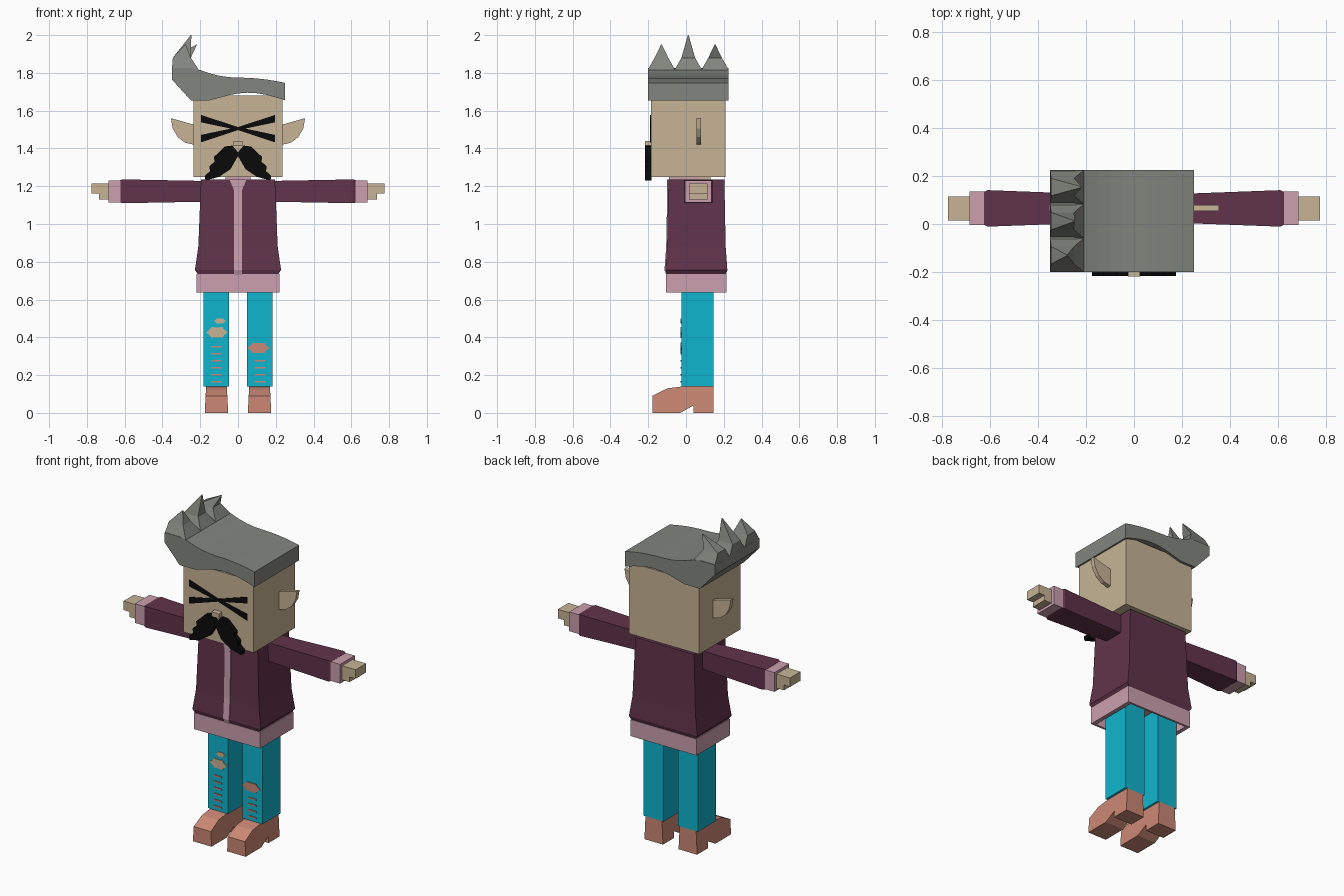
import bpy, bmesh
from math import sin, cos, pi

default_cube = bpy.data.objects.get("Cube")
if default_cube:
    bpy.data.objects.remove(default_cube, do_unlink=True)


def material(name, red, green, blue):
    mat = bpy.data.materials.new(name)
    mat.use_nodes = True
    colour = (red, green, blue, 1)
    mat.diffuse_color = colour
    mat.node_tree.nodes["Principled BSDF"].inputs["Base Color"].default_value = colour
    return mat


SKIN = material("tan_skin", .57, .455, .305)
HAIR = material("grey_hair", .225, .235, .21)
BLACK = material("black", .003, .003, .003)
MAROON = material("maroon_cloth", .12, .033, .069)
PINK = material("pink_cloth", .6, .35, .42)
BLUE = material("blue_denim", .005, .46, .62)
SALMON = material("salmon_leather", .6, .245, .175)
SIDES = {"left": 1, "right": -1}


def skin_rings(name, mat, rings):
    """Join equal loops of points in order and cap both ends."""
    bm = bmesh.new()
    loops = [[bm.verts.new(point) for point in ring] for ring in rings]
    for lower, upper in zip(loops, loops[1:]):
        for i in range(len(lower)):
            bm.faces.new((lower[i - 1], lower[i], upper[i], upper[i - 1]))
    bm.faces.new(loops[0])
    bm.faces.new(loops[-1])
    bmesh.ops.recalc_face_normals(bm, faces=bm.faces)
    mesh = bpy.data.meshes.new(name)
    bm.to_mesh(mesh)
    bm.free()
    mesh.materials.append(mat)
    bpy.context.collection.objects.link(bpy.data.objects.new(name, mesh))


def place(outline, axis, level, side=1):
    """Put a flat outline at a level along an axis, mirrored in x for the right side."""
    ring = []
    for u, v in outline:
        point = [u, v]
        point.insert(axis, level)
        point[0] *= side
        ring.append(point)
    return ring


def prism(name, mat, axis, outline, start, end, side=1):
    skin_rings(name, mat, [place(outline, axis, level, side) for level in (start, end)])


def loft(name, mat, axis, centre, half, levels, side=1):
    """Rectangular sections; each level is (position, growth of the half width)."""
    rings = []
    for level, growth in levels:
        wide, deep = half[0] + growth, half[1] + growth / 2
        corners = [(-wide, -deep), (wide, -deep), (wide, deep), (-wide, deep)]
        outline = [(centre[0] + u, centre[1] + v) for u, v in corners]
        rings.append(place(outline, axis, level, side))
    skin_rings(name, mat, rings)


def block(name, mat, axis, centre, half, start, end, side=1):
    loft(name, mat, axis, centre, half, [(start, 0), (end, 0)], side)


def between(positions, top, bottom):
    """Closed outline between an upper and a lower curve."""
    upper = [(x, top(x)) for x in positions]
    lower = [(x, bottom(x)) for x in reversed(positions)]
    return upper + lower


def ragged_patch(name, mat, x, z, wide, tall):
    """Thin torn-looking plate on the front of a trouser leg."""
    outline = []
    for i in range(12):
        angle, reach = i * pi / 6, 1 - .2 * (i % 2)
        outline.append((x + wide * reach * cos(angle), z + tall * reach * sin(angle)))
    prism(name, mat, 1, outline, -.03, -.023)


# Head, neck and nose
block("head", SKIN, 2, (0, .012), (.235, .198), 1.25, 1.68)
block("neck", SKIN, 2, (0, .05), (.06, .08), 1.2, 1.26)
block("nose", SKIN, 1, (0, 1.426), (.025, .014), -.218, -.18)


# Hair: one swept outline, arched over the brow and rising to the right side
def hair_top(x):
    return 1.775 + (min(x * x, .05) if x < 0 else -.45 * x * x)


def hair_bottom(x):
    if x < -.25:
        return 1.655 - 1.1 * (x + .25)
    return 1.655 + .04 * max(0, sin(pi * (x + .14) / .39))


hair_steps = [.05 * i for i in range(-7, 6)]
prism("hair", HAIR, 1, between(hair_steps, hair_top, hair_bottom), -.2, .225)

# Three curved hair spikes along the raised side
for row, label in enumerate(("front", "middle", "back"), start=-1):
    y, tip_x, tip_z = .012 + .142 * row, -.25 + .03 * row, 2 - .05 * abs(row)
    rings = []
    for z, left, right, deep in ((1.77, -.35, -.18, .07), (1.82, -.35, -.21, .07),
                                 (1.88, -.345, -.25, .036), (tip_z, tip_x, tip_x + .003, .002)):
        outline = [(left, y - deep), (right, y - deep), (right, y + deep), (left, y + deep)]
        rings.append(place(outline, 2, z))
    skin_rings(f"{label}_hair_spike", HAIR, rings)


# Crossed eye strips, narrow in the middle and sloping down
def strip_top(x):
    return strip_bottom(x) + .016 + .12 * abs(x)


def strip_bottom(x):
    return 1.497 - .06 * abs(x) - .27 * x


eye_strip = between([-.195, 0, .195], strip_top, strip_bottom)

# Moustache half with a zigzag outer edge
zigzag = [(.1 + .012 * i + .016 * (i % 2), 1.38 - .025 * i) for i in range(7)]
moustache = [(0, 1.38), (.03, 1.415), (.07, 1.41), *zigzag, (.1, 1.25), (.04, 1.29), (0, 1.36)]

# Pointed ear with a rounded lower edge
ear = [(.23, 1.525)]
for i in range(5):
    angle = i * pi / 8
    ear.append((.235 + .12 * cos(angle), 1.56 - .14 * sin(angle)))

# Side profile of a shoe with a raised heel
shoe = [(-.178, 0), (-.178, .09), (-.1, .13), (-.02, .14), (.145, .14),
        (.145, 0), (.04, 0), (.04, .04), (-.03, 0)]

ARM = (.065, 1.173)
for name, side in SIDES.items():
    prism(f"{name}_eye_strip", BLACK, 1, eye_strip, -.19, -.184, side)
    prism(f"{name}_moustache", BLACK, 1, moustache, -.217, -.183, side)
    prism(f"{name}_ear", SKIN, 1, ear, .055, .08, side)

    # Sleeve, cuff and stepped hand
    loft(f"{name}_sleeve", MAROON, 0, ARM, (.06, .055),
         [(.18, 0), (.61, .016), (.625, .008)], side)
    block(f"{name}_cuff", PINK, 0, ARM, (.07, .058), .6, .685, side)
    block(f"{name}_fingers", SKIN, 0, (ARM[0], 1.188), (.05, .027), .66, .775, side)
    block(f"{name}_thumb", SKIN, 0, (ARM[0], 1.15), (.05, .02), .66, .735, side)

    # Trouser leg and shoe
    block(f"{name}_leg", BLUE, 2, (.115, .06), (.067, .085), .14, .73, side)
    rings = []
    for edge in (-1, 1):
        rings.append([(side * (.114 + edge * (.062 - .05 * z)), y, z) for y, z in shoe])
    skin_rings(f"{name}_shoe", SALMON, rings)

# Jacket with a flared, turned-under hem
BODY = (0, .055)
jacket_half = (.2, .15)
jacket_levels = [(.73, .01), (.757, .028), (.88, .01), (1.235, -.004)]
loft("jacket", MAROON, 2, BODY, jacket_half, jacket_levels)

# Hollow shirt hem below the jacket
loft("shirt_hem", PINK, 2, BODY, (.22, .16),
     [(.72, -.025), (.637, -.025), (.637, 0), (.736, 0)])

# Shirt showing down the open jacket front, with a collar and neck opening
jacket_front = [(BODY[1] - jacket_half[1] - growth / 2, z) for z, growth in jacket_levels]
strip = [(y - .005, z) for y, z in jacket_front]
strip += [(y + .004, z) for y, z in reversed(jacket_front)]
prism("shirt_front", PINK, 0, strip, -.02, .02)
prism("neck_opening", PINK, 1, [(-.045, 1.235), (.045, 1.235), (0, 1.13)], -.1, -.091)
block("collar", PINK, 2, (0, -.01), (.065, .08), 1.2, 1.249)

# Torn knees and frayed stripes
ragged_patch("right_knee_rip", SKIN, -.112, .426, .058, .033)
ragged_patch("right_small_rip", SKIN, -.096, .487, .032, .016)
ragged_patch("left_knee_rip", SALMON, .108, .344, .06, .032)
for name, count in (("left", 4), ("right", 6)):
    for i in range(count):
        block(f"{name}_stripe_{i + 1}", SALMON, 1, (.115, .165 + .037 * i), (.027, .004),
              -.03, -.023, SIDES[name])
